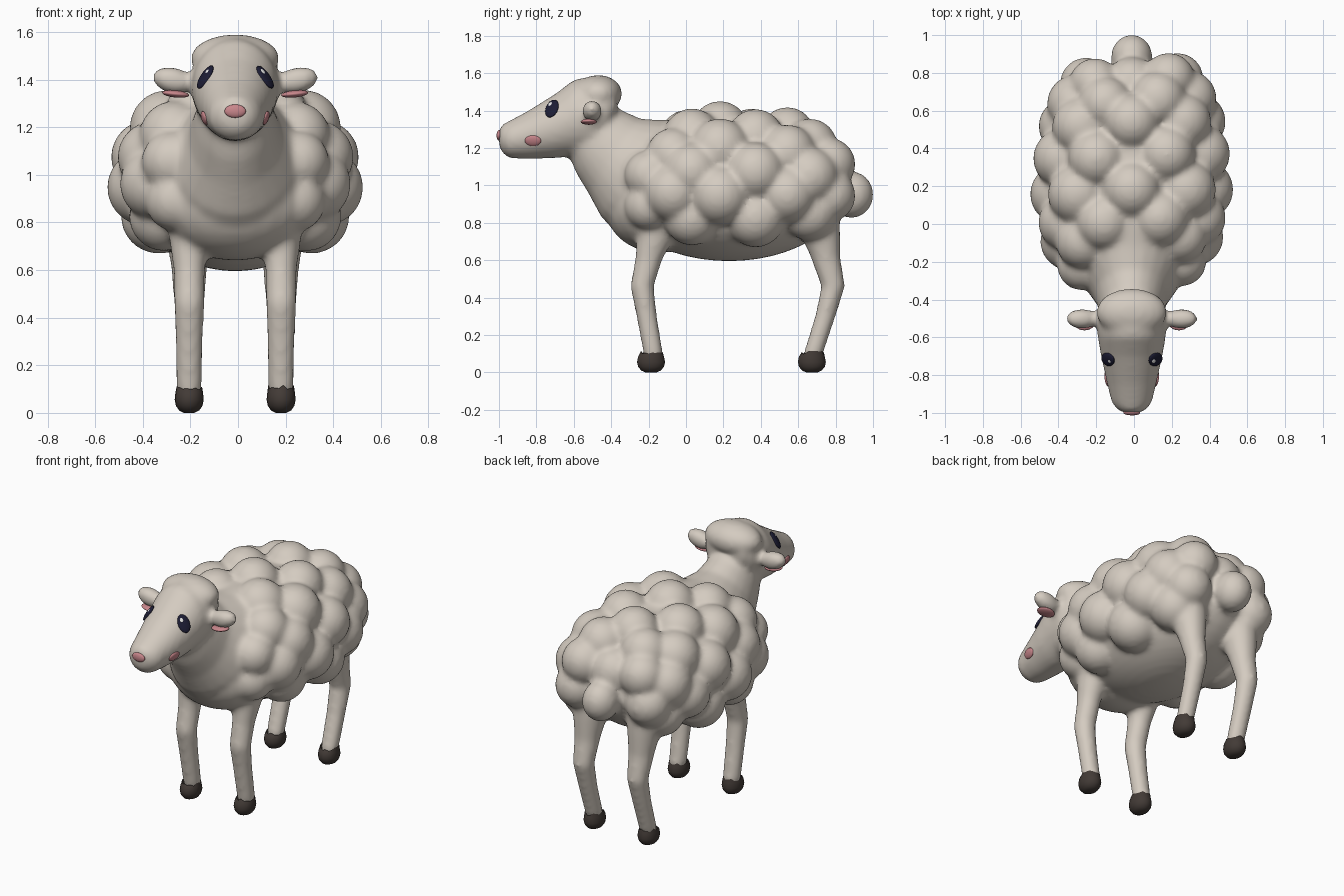
import bpy, bmesh, math, random
from mathutils import Vector, Matrix
from mathutils.bvhtree import BVHTree

cube = bpy.data.objects.get("Cube")
if cube:
    bpy.data.objects.remove(cube, do_unlink=True)
random.seed(4)
MID = -0.012  # symmetry plane


def material(name, rgb):
    m = bpy.data.materials.new(name)
    m.use_nodes = True
    m.diffuse_color = (*rgb, 1)
    m.node_tree.nodes["Principled BSDF"].inputs["Base Color"].default_value = (*rgb, 1)
    return m


cream = material("cream wool", (0.66, 0.60, 0.53))
brown = material("dark hoof", (0.055, 0.043, 0.037))
pink = material("soft pink", (0.58, 0.24, 0.26))
navy = material("navy eye", (0.012, 0.012, 0.035))
white = material("eye glint", (0.85, 0.85, 0.85))


def finish(bm, name, mat):
    bmesh.ops.recalc_face_normals(bm, faces=bm.faces)
    for f in bm.faces:
        f.smooth = True
    me = bpy.data.meshes.new(name)
    bm.to_mesh(me)
    bm.free()
    me.materials.append(mat)
    ob = bpy.data.objects.new(name, me)
    bpy.context.scene.collection.objects.link(ob)
    return ob


def ball(bm, centre, radii, rot=None, u=24, v=16):
    m = Matrix.Translation(Vector(centre) + Vector((MID, 0, 0)))
    if rot:
        m = m @ rot
    bmesh.ops.create_uvsphere(bm, u_segments=u, v_segments=v, radius=1,
                              matrix=m @ Matrix.Diagonal((*radii, 1)))


def loft(bm, x, stations, n=24, cap=True):
    """Elliptical rings (y, z, half width, half depth, depth angle) joined into a tube."""
    rings = []
    for y, z, rx, rd, ang in stations:
        a = math.radians(ang)
        ring = []
        for i in range(n):
            t = math.tau * i / n
            d = rd * math.sin(t)
            ring.append(bm.verts.new((MID + x + rx * math.cos(t),
                                      y + d * math.cos(a), z + d * math.sin(a))))
        rings.append(ring)
    for a, b in zip(rings, rings[1:]):
        for i in range(n):
            j = (i + 1) % n
            bm.faces.new((a[i], a[j], b[j], b[i]))
    bm.faces.new(rings[0])
    if cap:
        bm.faces.new(rings[-1])
    return rings


# Body, chest, neck and head are merged into one soft skin
bm = bmesh.new()
ball(bm, (0, 0.23, 0.975), (0.435, 0.62, 0.38), u=40, v=24)
ball(bm, (0, -0.15, 0.89), (0.33, 0.285, 0.25))

# Neck
loft(bm, 0, [(-0.53, 1.31, 0.14, 0.17, 53), (-0.46, 1.23, 0.168, 0.21, 53),
             (-0.38, 1.155, 0.195, 0.245, 55), (-0.285, 1.09, 0.26, 0.31, 57),
             (-0.13, 1.03, 0.35, 0.385, 60), (0.05, 1.0, 0.35, 0.34, 70)])
# Head
loft(bm, 0, [(-1.0, 1.255, 0.04, 0.04, 90), (-0.985, 1.25, 0.075, 0.075, 90),
             (-0.945, 1.245, 0.107, 0.10, 90), (-0.85, 1.268, 0.13, 0.128, 90),
             (-0.70, 1.317, 0.163, 0.172, 90), (-0.60, 1.36, 0.18, 0.205, 90),
             (-0.50, 1.375, 0.187, 0.21, 90), (-0.42, 1.41, 0.17, 0.15, 90),
             (-0.37, 1.44, 0.13, 0.08, 90)])
# Forelock
ball(bm, (0, -0.468, 1.49), (0.188, 0.127, 0.10))

# Wool puffs in staggered rows (y, radius, angles from the top)
rows = [(-0.21, 0.135, (73, 116)), (-0.08, 0.15, (50, 96)),
        (0.02, 0.153, (24, 73, 124)), (0.17, 0.157, (0, 48, 98)),
        (0.36, 0.155, (29, 74, 122)), (0.53, 0.153, (0, 50, 98)),
        (0.65, 0.148, (27, 76, 124)), (0.755, 0.135, (52, 103))]
for y, radius, angles in rows:
    s = math.sqrt(1 - ((y - 0.25) / 0.66) ** 2)
    for deg in angles:
        for side in ((1, -1) if deg else (1,)):
            a = math.radians(deg)
            r = radius + random.uniform(-0.006, 0.006)
            ball(bm, (side * 0.385 * s * math.sin(a), y + side * 0.012,
                      0.99 + 0.31 * s * math.cos(a)), (r, r, r))
# Rump and tail
ball(bm, (0, 0.75, 1.09), (0.14, 0.135, 0.14))
ball(bm, (0, 0.885, 0.95), (0.11, 0.118, 0.125))

front_leg = [(-0.14, 0.85, 0.10, 0.12, 0), (-0.17, 0.70, 0.08, 0.095, 0),
             (-0.20, 0.60, 0.066, 0.073, 0), (-0.235, 0.46, 0.064, 0.063, 0),
             (-0.21, 0.30, 0.058, 0.055, 0), (-0.175, 0.10, 0.054, 0.053, 0),
             (-0.175, 0.05, 0.04, 0.04, 0)]
back_leg = [(0.67, 0.90, 0.13, 0.15, 0), (0.715, 0.75, 0.10, 0.11, 0),
            (0.745, 0.62, 0.077, 0.08, 0), (0.787, 0.46, 0.064, 0.064, 0),
            (0.745, 0.30, 0.058, 0.055, 0), (0.68, 0.10, 0.054, 0.053, 0),
            (0.67, 0.05, 0.04, 0.04, 0)]
for side in (1, -1):
    # Legs
    for leg in (front_leg, back_leg):
        loft(bm, side * 0.193, leg)
    # Ears
    tilt = Matrix.Rotation(-side * 0.25, 4, "Y")
    ball(bm, (side * 0.262, -0.502, 1.397), (0.09, 0.054, 0.056), tilt)
    ball(bm, (side * 0.19, -0.502, 1.392), (0.09, 0.042, 0.036))

body = finish(bm, "body", cream)
remesh = body.modifiers.new("merge", "REMESH")
remesh.mode = "VOXEL"
remesh.voxel_size = 0.016
remesh.use_smooth_shade = True
soften = body.modifiers.new("soften", "SMOOTH")
soften.factor = 0.5
soften.iterations = 10

# Hooves with a ragged upper edge
for label, y in (("front", -0.187), ("back", 0.673)):
    for side, word in ((1, "left"), (-1, "right")):
        bm = bmesh.new()
        rings = loft(bm, side * 0.193, [
            (y, 0, 0.022, 0.03, 0), (y, 0.01, 0.042, 0.053, 0),
            (y, 0.03, 0.056, 0.07, 0), (y, 0.055, 0.061, 0.076, 0),
            (y, 0.085, 0.058, 0.07, 0), (y + 0.005, 0.108, 0.054, 0.059, 0)],
            n=18, cap=False)
        for v in rings[-1]:
            v.co.z += random.uniform(-0.012, 0.008)
        finish(bm, f"{label}_{word}_hoof", brown)

# Face details sit on the finished skin
bpy.context.view_layer.update()
skin = BVHTree.FromObject(body, bpy.context.evaluated_depsgraph_get())


def patch(name, mat, where, width, height, depth, lift=0.0, roll=0.0):
    p, n, _, _ = skin.find_nearest(Vector(where) + Vector((MID, 0, 0)))
    p = p + n * lift
    rot = n.to_track_quat("Z", "Y").to_matrix().to_4x4() @ Matrix.Rotation(roll, 4, "Z")
    bm = bmesh.new()
    ball(bm, p - Vector((MID, 0, 0)), (width, height, depth), rot)
    finish(bm, name, mat)


patch("nose", pink, (0, -1.01, 1.268), 0.045, 0.028, 0.014)
for side, word in ((1, "left"), (-1, "right")):
    patch(f"{word}_eye", navy, (side * 0.132, -0.72, 1.415), 0.038, 0.057, 0.014,
          roll=side * 0.1)
    patch(f"{word}_eye_glint", white, (side * 0.122, -0.73, 1.44), 0.011, 0.014, 0.004,
          lift=0.011)
    patch(f"{word}_cheek", pink, (side * 0.14, -0.82, 1.235), 0.044, 0.03, 0.012)
    bm = bmesh.new()
    ball(bm, (side * 0.25, -0.52, 1.34), (0.057, 0.043, 0.015),
         Matrix.Rotation(-side * 0.1, 4, "Y"))
    finish(bm, f"{word}_inner_ear", pink)
